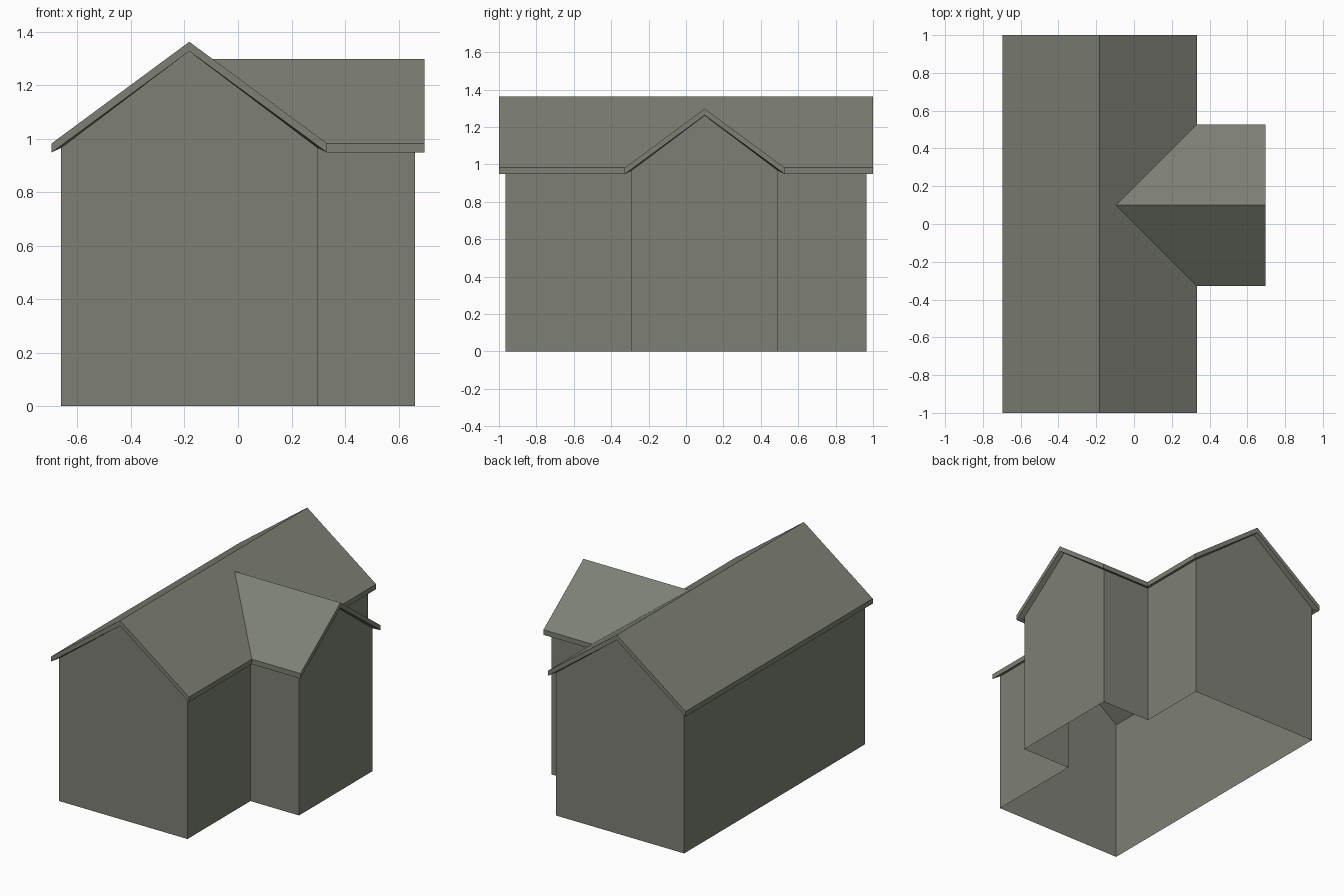
import bpy

if "Cube" in bpy.data.objects:
    bpy.data.objects.remove(bpy.data.objects["Cube"])

# T-shaped plan: main block plus a wing on +x (measured at the roof edge)
X0, X1, X2 = -0.697, 0.333, 0.697      # main left, main right, wing end
Y0, Y1 = -1.0, 1.0                     # main front and back
A, B = -0.328, 0.528                   # wing sides
OVERHANG = 0.035

stone = bpy.data.materials.new("grey_green")
stone.diffuse_color = (0.205, 0.216, 0.178, 1.0)
stone.use_nodes = True
stone.node_tree.nodes["Principled BSDF"].inputs["Base Color"].default_value = stone.diffuse_color


def layer(inset, eave, ridge):
    """Eleven outline points (counter-clockwise), then the valley apex."""
    x0, x1, x2 = X0 + inset, X1 - inset, X2 - inset
    y0, y1, a, b = Y0 + inset, Y1 - inset, A + inset, B - inset
    mx, wy, half = (x0 + x1) / 2, (a + b) / 2, (b - a) / 2
    wing = eave + half * (ridge - eave) / (x1 - mx)
    return [(x0, y0, eave), (mx, y0, ridge), (x1, y0, eave), (x1, a, eave),
            (x2, a, eave), (x2, wy, wing), (x2, b, eave), (x1, b, eave),
            (x1, y1, eave), (mx, y1, ridge), (x0, y1, eave),
            (x1 - half, wy, wing)]


def make(name, verts, faces):
    mesh = bpy.data.meshes.new(name)
    mesh.from_pydata(verts, [], faces)
    mesh.materials.append(stone)
    mesh.validate()
    mesh.update()
    obj = bpy.data.objects.new(name, mesh)
    bpy.context.collection.objects.link(obj)
    return obj


SLOPES = [(0, 1, 9, 10), (1, 2, 3, 11, 7, 8, 9), (3, 4, 5, 11), (11, 5, 6, 7)]
top = layer(0, 0.982, 1.362)
edge = layer(0, 0.948, 1.327)
inner = layer(OVERHANG, 0.965, 1.327)

# Roof: top slopes, fascia, soffit and underside
faces = list(SLOPES)
faces += [tuple(i + 24 for i in reversed(f)) for f in SLOPES]
for i in range(11):
    j = (i + 1) % 11
    faces.append((12 + i, 12 + j, j, i))             # fascia
    faces.append((24 + i, 24 + j, 12 + j, 12 + i))   # soffit
make("roof", top + edge + inner, faces)

# Walls: open shell, gable walls follow the roof underside
corners = [0, 2, 3, 4, 6, 7, 8, 10]
wall_verts = inner[:11] + [(inner[c][0], inner[c][1], 0) for c in corners]
wall_faces = []
for k, c in enumerate(corners):
    n = (k + 1) % len(corners)
    d = corners[n]
    peak = [c + 1] if d - c == 2 else []
    wall_faces.append([11 + k, 11 + n, d] + peak + [c])
make("walls", wall_verts, wall_faces)
